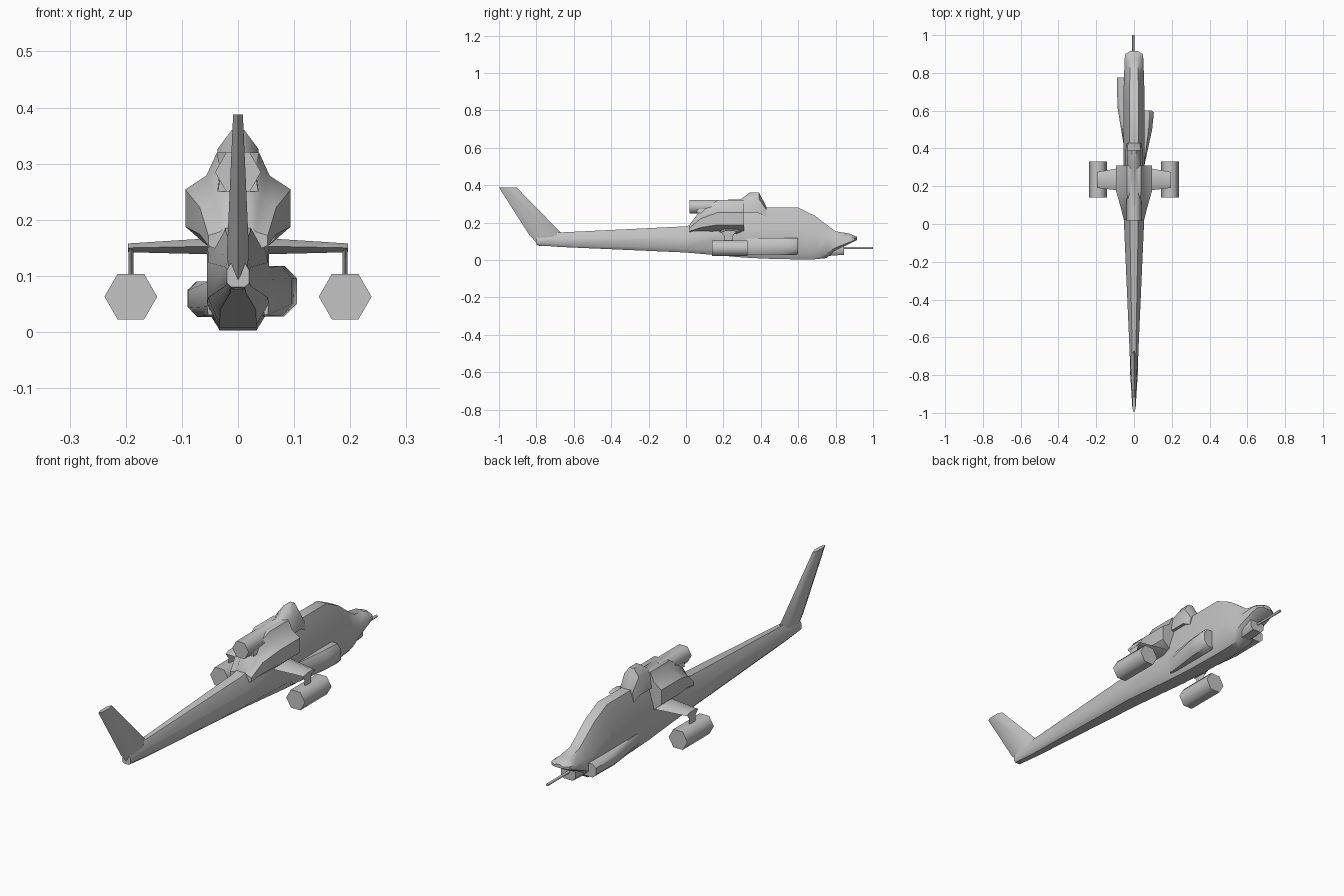
import bpy, bmesh, math

cube = bpy.data.objects.get("Cube")
if cube:
    bpy.data.objects.remove(cube)

paint = bpy.data.materials.new("plain_grey")
paint.use_nodes = True
grey = (0.55, 0.55, 0.55, 1)
paint.diffuse_color = grey
paint.node_tree.nodes["Principled BSDF"].inputs["Base Color"].default_value = grey

# Half cross-sections, bottom to top, as fractions of half width and height
HULL = [(.6, 0), (1, .15), (1, .6), (.42, 1)]
HOUSING = [(.6, 0), (1, .2), (1, .6), (.6, .75), (.4, 1)]
MAST = [(1, 0), (.8, .7), (.25, 1)]
BULGE = [(.6, 0), (1, .25), (1, .75), (.6, 1)]


def loft(name, rings, sharp_angle=45):
    """Skin a run of equal-length point rings and cap both ends."""
    bm = bmesh.new()
    loops = [[bm.verts.new(point) for point in ring] for ring in rings]
    for near, far in zip(loops, loops[1:]):
        for i in range(len(near)):
            bm.faces.new((near[i - 1], near[i], far[i], far[i - 1]))
    bm.faces.new(loops[0])
    bm.faces.new(loops[-1])
    bmesh.ops.recalc_face_normals(bm, faces=bm.faces)
    mesh = bpy.data.meshes.new(name)
    bm.to_mesh(mesh)
    bm.free()
    mesh.materials.append(paint)
    part = bpy.data.objects.new(name, mesh)
    bpy.context.collection.objects.link(part)
    bpy.ops.object.select_all(action='DESELECT')
    part.select_set(True)
    bpy.context.view_layer.objects.active = part
    bpy.ops.object.shade_smooth_by_angle(angle=math.radians(sharp_angle))


def shaped(name, shape, stations, centre=0):
    """Loft a mirrored shape through stations of y, half width, bottom and top."""
    rings = []
    for y, width, bottom, top in stations:
        half = [(width * across, bottom + (top - bottom) * up) for across, up in shape]
        rings.append([(centre + x, y, z) for x, z in half] +
                     [(centre - x, y, z) for x, z in reversed(half)])
    loft(name, rings)


def hexagon(long_radius, short_radius):
    """Six points: the long axis runs corner to corner."""
    corners = [math.radians(60 * i) for i in range(6)]
    return [(long_radius * math.cos(a), short_radius * math.sin(a)) for a in corners]


def tube(name, x, z, radius, back, front):
    rings = [[(x + u, y, z + v) for u, v in hexagon(radius, radius)] for y in (back, front)]
    loft(name, rings, sharp_angle=62)


def upright(name, x, levels):
    """Loft a thin blade through levels of z, centre y, half chord and half thickness."""
    loft(name, [[(x + v, y + u, z) for u, v in hexagon(chord, thickness)]
                for z, y, chord, thickness in levels])


# Fuselage and tail boom, from the tail to the nose
shaped("fuselage", HULL, [
    (-.8, .02, .08, .13),
    (-.68, .023, .07, .147),
    (0, .053, .04, .18),
    (.31, .055, .013, .27),
    (.43, .055, .007, .28),
    (.6, .055, .003, .28),
    (.69, .055, .004, .236),
    (.75, .054, .01, .19),
    (.8, .052, .05, .153),
    (.87, .05, .085, .142),
    (.9, .046, .1, .13),
    (.915, .02, .108, .124),
])

# Swept tail fin
upright("tail_fin", 0, [
    (.076, -.75, .035, .012),
    (.137, -.75, .09, .023),
    (.388, -.953, .047, .01),
])

# Engine housing with flat intake fronts
shaped("engine_housing", HOUSING, [
    (.02, .053, .145, .19),
    (.08, .068, .15, .27),
    (.17, .094, .155, .32),
    (.31, .094, .155, .32),
])

# Exhaust pipe and rotor mast fairing
tube("exhaust", 0, .285, .041, .018, .22)
shaped("mast_fairing", MAST, [
    (.06, .036, .25, .32),
    (.29, .045, .25, .323),
    (.34, .045, .25, .36),
    (.39, .045, .25, .36),
    (.43, .04, .23, .285),
])

# Side fairings, growing forward out of the hull to blunt fronts
shaped("left_fairing", BULGE, [
    (.31, .005, .03, .115),
    (.5, .046, .028, .118),
    (.59, .055, .028, .118),
    (.6, .046, .032, .115),
], centre=.05)
shaped("right_fairing", BULGE, [
    (.42, .005, .03, .09),
    (.62, .038, .027, .09),
    (.775, .04, .03, .09),
], centre=-.05)

# Nose gun turret and barrel
shaped("gun_turret", BULGE, [(.74, .036, .02, .09), (.845, .036, .028, .088)])
tube("gun_barrel", -.004, .064, .006, .83, 1)

# Stub wings, pylons and rocket pods on both sides
for label, side in (("left", 1), ("right", -1)):
    wing_ribs = []
    for x, y, z, chord, thickness in (
            (.04, .238, .153, .065, .017), (.196, .233, .15, .042, .009)):
        wing_ribs.append([(side * x, y + u, z + v) for u, v in hexagon(chord, thickness)])
    loft(label + "_wing", wing_ribs)
    upright(label + "_pylon", side * .191, [
        (.095, .227, .024, .005),
        (.13, .227, .024, .005),
        (.15, .227, .042, .005),
    ])
    tube(label + "_rocket_pod", side * .191, .063, .047, .14, .33)
